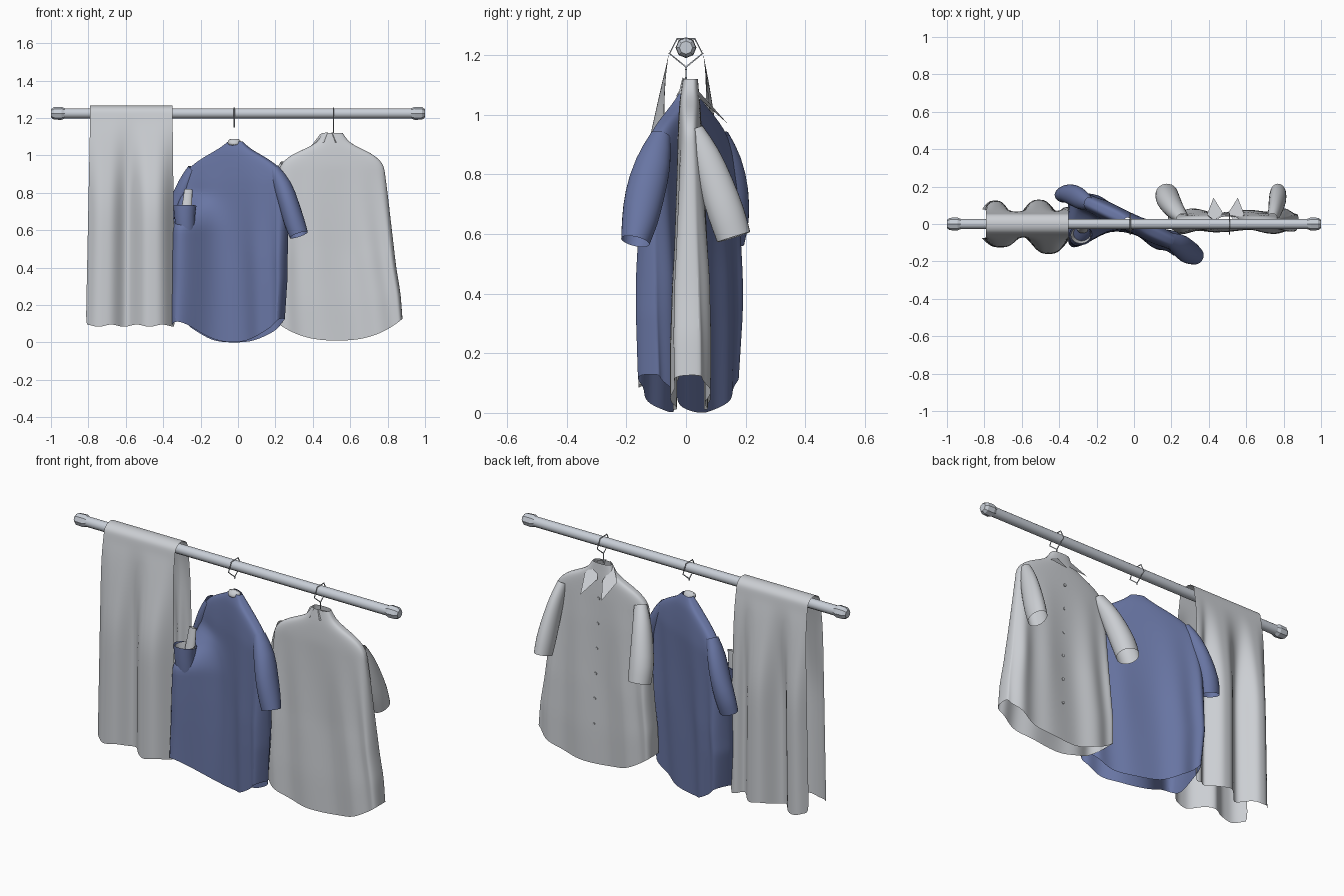
import bpy, bmesh, math
from mathutils import Vector, Matrix

old = bpy.data.objects.get("Cube")
if old:
    bpy.data.objects.remove(old, do_unlink=True)


def material(name, rgb):
    m = bpy.data.materials.new(name)
    m.use_nodes = True
    m.diffuse_color = (*rgb, 1)
    m.node_tree.nodes["Principled BSDF"].inputs["Base Color"].default_value = (*rgb, 1)
    return m


GREY = material("pale grey cloth", (0.6, 0.62, 0.65))
BLUE = material("dusty blue cloth", (0.14, 0.18, 0.37))
METAL = material("pale metal", (0.58, 0.62, 0.68))


def grid_object(name, rows, mat, closed=False, subdiv=1, angle=50, cap=False):
    """Skin a list of equally long point rows."""
    bm = bmesh.new()
    vs = [[bm.verts.new(p) for p in row] for row in rows]
    n = len(rows[0])
    for a, b in zip(vs, vs[1:]):
        for i in range(n if closed else n - 1):
            j = (i + 1) % n
            bm.faces.new((a[i], a[j], b[j], b[i]))
    if cap:
        bm.faces.new(vs[0])
        bm.faces.new(vs[-1])
    bmesh.ops.recalc_face_normals(bm, faces=bm.faces)
    me = bpy.data.meshes.new(name)
    bm.to_mesh(me)
    bm.free()
    ob = bpy.data.objects.new(name, me)
    bpy.context.collection.objects.link(ob)
    me.materials.append(mat)
    if subdiv:
        mod = ob.modifiers.new("smooth", "SUBSURF")
        mod.levels = mod.render_levels = subdiv
    bpy.ops.object.select_all(action="DESELECT")
    ob.select_set(True)
    bpy.context.view_layer.objects.active = ob
    bpy.ops.object.shade_smooth_by_angle(angle=math.radians(angle))
    return ob


def tube(name, stops, mat, sides=14, **kw):
    """Sweep ellipses along stops of (point, width, depth)."""
    pts = [Vector(s[0]) for s in stops]
    rows = []
    for i, (p, rx, ry) in enumerate(stops):
        d = (pts[min(i + 1, len(pts) - 1)] - pts[max(i - 1, 0)]).normalized()
        side = Vector((0, 1, 0)).cross(d).normalized()
        other = d.cross(side)
        rows.append([pts[i] + side * rx * math.cos(t) + other * ry * math.sin(t)
                     for t in (math.tau * k / sides for k in range(sides))])
    return grid_object(name, rows, mat, closed=True, **kw)


def sample(levels, z):
    for a, b in zip(levels, levels[1:]):
        if z >= b[0]:
            f = (z - a[0]) / (b[0] - a[0])
            return [p + (q - p) * f for p, q in zip(a, b)]
    return levels[-1]


def body_point(levels, z, t, turn, lift, bulge):
    """Point on a shirt body; levels hold (z, left, right, front, back)."""
    _, u0, u1, v0, v1 = sample(levels, z)
    c, s = math.cos(t), math.sin(t)
    cu = math.copysign(abs(c) ** 0.8, c)
    u = (u0 + u1) / 2 + (u1 - u0) / 2 * cu
    low = min(1, max(0, (0.95 - z) / 0.5))
    # the sides are fuller than the flat middle
    full = 1 + 0.9 * low * cu ** 2
    v = (v0 + v1) / 2 + (v1 - v0) / 2 * full * math.copysign(abs(s) ** 0.6, s)
    v += 0.009 * low * math.sin(9 * t + 1 + 2 * z)
    # the hem rises toward the sides
    rise = lift * abs(cu) ** 2.5
    # loose cloth swinging out at one front corner
    if s < 0:
        drop = min(1, max(0, (0.78 - z) / 0.15))
        swing = drop * math.exp(-((u + 0.24) / 0.1) ** 2) * min(1, -2 * s)
        v -= bulge * swing
        rise = max(rise, 0.6 * bulge * swing)
    z += rise * max(0, 1 - z / 0.4)
    return Matrix.Rotation(turn, 3, "Z") @ Vector((u, v, z))


def shirt_body(name, levels, mat, turn, lift, bulge):
    top, bottom, n = levels[0][0], levels[-1][0], 26
    rows = []
    for i in range(n + 1):
        z = top + (bottom - top) * (i / n) ** 1.25
        rows.append([body_point(levels, z, math.tau * k / 56, turn, lift, bulge) for k in range(56)])
    return grid_object(name, rows, mat, closed=True)


# Rail with faceted end caps
RAIL_Z = 1.225
tube("rail", [((-0.96, 0, RAIL_Z), 0.027, 0.027), ((0.96, 0, RAIL_Z), 0.027, 0.027)],
     METAL, subdiv=0, cap=True)
for side, label in ((-1, "right"), (1, "left")):
    tube(label + "_end_cap",
         [((side * x, 0, RAIL_Z), r, r) for x, r in
          ((0.925, 0.027), (0.945, 0.035), (0.985, 0.033), (1.0, 0.022))],
         METAL, sides=8, subdiv=0, angle=20, cap=True)


# Towel folded over the rail, with broad rounded lengthwise folds
def lobe(s, centre, width, height):
    return height * math.exp(-abs((s - centre) / width) ** 3)


def towel_point(s, path):
    half = 1 if path > 0 else -1
    d = min(1, max(0, (abs(path) - 0.08) / 0.92))
    x = -0.57 - 0.005 * d + (0.22 + 0.018 * d) * s
    if abs(path) < 0.08:
        a = path / 0.08 * math.pi / 2
        return Vector((x, 0.055 * math.sin(a), RAIL_Z + 0.043 * math.cos(a)))
    if half < 0:
        fold = lobe(s, -0.6, 0.42, 0.085) + lobe(s, 0.5, 0.46, 0.12)
    else:
        fold = lobe(s, -0.72, 0.3, 0.085) + lobe(s, 0.28, 0.36, 0.09) + lobe(s, 0.92, 0.16, 0.05)
    f = min(1, d * 2)
    hang = f * f * (3 - 2 * f)
    y = half * (0.055 + 0.02 * min(1, d * 8) + (fold - 0.035) * hang)
    return Vector((x, y, RAIL_Z - 1.135 * d + 0.006 * d * math.sin(11 * s)))


steps = [-1 + k / 12 for k in range(11)] + [k / 50 for k in range(-6, 7)]
steps += [1 - k / 12 for k in range(10, -1, -1)]
grid_object("towel", [[towel_point(k / 20 - 1, p) for k in range(41)] for p in steps], GREY)

# Blue shirt, hanging turned away from the rail
TURN = math.radians(-25)
blue = [(1.075, -0.055, 0.025, -0.02, 0.02), (1.04, -0.10, 0.06, -0.035, 0.035),
        (1.0, -0.18, 0.14, -0.04, 0.04), (0.95, -0.27, 0.23, -0.045, 0.045),
        (0.87, -0.33, 0.29, -0.05, 0.05), (0.65, -0.36, 0.29, -0.052, 0.045),
        (0.3, -0.37, 0.285, -0.055, 0.04), (0.0, -0.35, 0.27, -0.055, 0.035)]
shirt_body("blue_shirt_body", blue, BLUE, TURN, 0.13, 0.19)
tube("blue_shirt_left_sleeve",
     [((0.19, -0.085, 0.93), 0.03, 0.035), ((0.24, -0.11, 0.84), 0.055, 0.065),
      ((0.275, -0.14, 0.73), 0.055, 0.07), ((0.303, -0.155, 0.64), 0.058, 0.063),
      ((0.325, -0.17, 0.575), 0.052, 0.05)], BLUE)
tube("blue_shirt_right_sleeve",
     [((-0.24, 0.11, 0.93), 0.03, 0.035), ((-0.28, 0.13, 0.85), 0.045, 0.06),
      ((-0.32, 0.155, 0.74), 0.05, 0.06), ((-0.36, 0.165, 0.64), 0.058, 0.05),
      ((-0.375, 0.155, 0.57), 0.052, 0.042)], BLUE)

# Loose cuff above the front corner, open at the top with a pale lining
tube("blue_shirt_loose_cuff",
     [((-0.285, -0.06, 0.73), 0.065, 0.055), ((-0.285, -0.065, 0.68), 0.055, 0.05),
      ((-0.28, -0.06, 0.58), 0.055, 0.05), ((-0.27, -0.05, 0.5), 0.04, 0.04)], BLUE)
tube("cuff_lining",
     [((-0.285, -0.06, 0.728), 0.056, 0.046), ((-0.275, -0.05, 0.62), 0.04, 0.035)], GREY)
tube("cuff_lining_tip",
     [((-0.265, -0.02, 0.82), 0.022, 0.008), ((-0.275, -0.03, 0.7), 0.03, 0.02)], GREY)
tube("blue_shirt_neck_lining",
     [((-0.02, 0.0, 1.09), 0.03, 0.012), ((-0.02, -0.004, 1.07), 0.04, 0.026),
      ((-0.02, -0.006, 1.05), 0.03, 0.034)], GREY, cap=True)

# Grey shirt, its buttoned front facing the back
grey = [(1.12, 0.45, 0.56, -0.01, 0.04), (1.06, 0.42, 0.60, -0.02, 0.045),
        (1.04, 0.37, 0.65, -0.022, 0.048), (1.0, 0.27, 0.74, -0.025, 0.05),
        (0.95, 0.225, 0.78, -0.028, 0.053), (0.8, 0.21, 0.80, -0.028, 0.058),
        (0.5, 0.20, 0.835, -0.028, 0.062), (0.2, 0.18, 0.87, -0.035, 0.066),
        (0.01, 0.18, 0.88, -0.035, 0.064)]
shirt_body("grey_shirt_body", grey, GREY, 0, 0.12, 0)
for label, x0, x1, wide in (("left", 0.74, 0.77, 0.045), ("right", 0.26, 0.175, 0.062)):
    stops = [(0.0, 0.03, 0.95, 0.6, 0.03), (0.4, 0.065, 0.87, 0.8, 0.05),
             (0.7, 0.10, 0.77, 0.95, 0.06), (0.95, 0.135, 0.67, 1.1, 0.065),
             (1.0, 0.16, 0.59, 1.0, 0.06)]
    tube("grey_shirt_%s_sleeve" % label,
         [((x0 + (x1 - x0) * f, y, z), wide * w, ry) for f, y, z, w, ry in stops], GREY)

# Folded collar with two points
for label, side in (("left", 1), ("right", -1)):
    cx = 0.49
    rows = [[(cx + side * 0.01, -0.012, 1.125), (cx + side * 0.05, 0.01, 1.115),
             (cx + side * 0.015, 0.06, 1.04)],
            [(cx + side * 0.03, -0.025, 1.07), (cx + side * 0.1, 0.05, 1.05),
             (cx + side * 0.065, 0.14, 0.97)]]
    grid_object("grey_shirt_%s_collar" % label, rows, GREY, subdiv=0)

# Buttons down the grey shirt front
for k in range(6):
    p = body_point(grey, 0.93 - 0.14 * k, math.pi / 2, 0, 0.12, 0)
    bpy.ops.mesh.primitive_cylinder_add(vertices=10, radius=0.008, depth=0.01, location=p,
                                        rotation=(math.pi / 2, 0, 0))
    bpy.context.object.name = "button_%d" % (k + 1)
    bpy.context.object.data.materials.append(GREY)

# Angular hanger hooks looped over the rail
for label, x, foot in (("blue_shirt", -0.02, 1.15), ("grey_shirt", 0.51, 1.11)):
    cu = bpy.data.curves.new(label + "_hook", "CURVE")
    cu.dimensions = "3D"
    cu.bevel_depth = 0.003
    cu.bevel_resolution = 1
    path = [(0, 1.16), (0.055, 1.205), (0.03, 1.255), (-0.03, 1.255), (-0.055, 1.205),
            (0, 1.16), (0, foot)]
    sp = cu.splines.new("POLY")
    sp.points.add(len(path) - 1)
    for pt, (y, z) in zip(sp.points, path):
        pt.co = (x, y, z, 1)
    cu.materials.append(METAL)
    bpy.context.collection.objects.link(bpy.data.objects.new(label + "_hook", cu))
